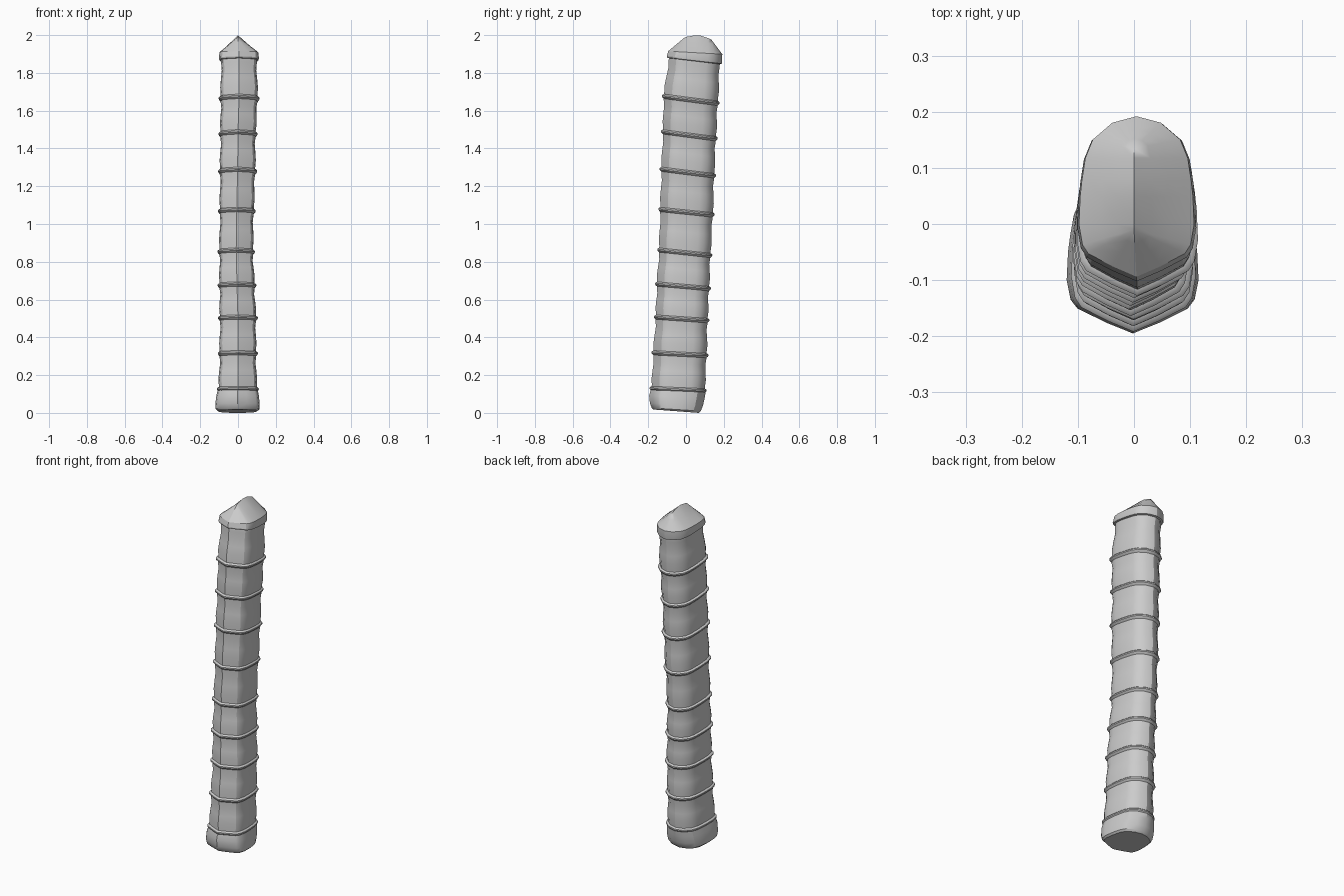
import bpy, bmesh, math

if "Cube" in bpy.data.objects:
    bpy.data.objects.remove(bpy.data.objects["Cube"])

grey = bpy.data.materials.new("plain grey")
grey.diffuse_color = (0.6, 0.6, 0.6, 1)
grey.use_nodes = True
grey.node_tree.nodes["Principled BSDF"].inputs["Base Color"].default_value = grey.diffuse_color

# Half of the pointed oval section (x, y), front tip to back tip
HALF = [(0, -1), (.42, -.87), (.84, -.71), (.94, -.6), (1, -.35), (.98, 0), (.95, .2),
        (.89, .48), (.76, .71), (.42, .92), (0, 1)]
SECTION = HALF + [(-x, y) for x, y in HALF[-2:0:-1]]

# Ridge stations: mid height, left, right, front, back, front-to-back drop
RIDGES = [(.125, -.110, .108, -.190, .107, .012), (.313, -.105, .103, -.180, .117, .014),
          (.500, -.104, .103, -.168, .122, .018), (.672, -.106, .095, -.162, .130, .024),
          (.850, -.106, .087, -.150, .137, .028), (1.065, -.104, .091, -.144, .150, .028),
          (1.275, -.103, .099, -.138, .157, .034), (1.472, -.101, .101, -.130, .166, .036),
          (1.660, -.100, .112, -.126, .176, .036), (1.865, -.097, .107, -.098, .187, .032)]


def ring(st, grow=0.0, dz=0.0):
    """Section points for a station, pushed outward by grow and raised by dz."""
    z, l, r, f, b, drop = st
    cx, cy, a, d = (l + r) / 2, (f + b) / 2, (r - l) / 2 + grow, (b - f) / 2 + grow
    return [(cx + a * x, cy + d * y, z + dz - drop * y / 2) for x, y in SECTION]


def mix(p, q, t):
    return tuple(u + (v - u) * t for u, v in zip(p, q))


def loft(name, rings, bottom=False, top=False):
    """Skin a stack of rings and shade it smooth with sharp edges kept."""
    bm = bmesh.new()
    rows = [[bm.verts.new(p) for p in r] for r in rings]
    n = len(SECTION)
    for lo, hi in zip(rows, rows[1:]):
        for i in range(n):
            j = (i + 1) % n
            bm.faces.new((lo[i], lo[j], hi[j], hi[i]))
    if bottom:
        bm.faces.new(rows[0][::-1])
    if top:
        bm.faces.new(rows[-1])
    bmesh.ops.remove_doubles(bm, verts=bm.verts, dist=1e-5)
    me = bpy.data.meshes.new(name)
    bm.to_mesh(me)
    bm.free()
    me.materials.append(grey)
    ob = bpy.data.objects.new(name, me)
    bpy.context.collection.objects.link(ob)
    bpy.ops.object.select_all(action='DESELECT')
    ob.select_set(True)
    bpy.context.view_layer.objects.active = ob
    bpy.ops.object.shade_smooth_by_angle(angle=math.radians(28))
    return ob


# Grip wrapping: each span swells just above a ridge, then hollows and flares again
SWELL = [(0, -.008), (.1, -.008), (.28, -.005), (.5, -.008), (.72, -.012), (.9, -.008)]
grip = [ring(mix(p, q, t), g) for p, q in zip(RIDGES, RIDGES[1:]) for t, g in SWELL]
loft("grip", grip + [ring(RIDGES[-1], -.008)], True, True)

# Thin raised ridges where the wraps overlap
for i, st in enumerate(RIDGES[:-1]):
    prof = [(-.016, -.010), (-.009, -.002), (-.004, .002), (.003, .002), (.008, -.003), (.011, -.012)]
    loft(f"wrap_ridge_{i + 1}", [ring(st, g, dz) for dz, g in prof], True, True)

# Flared foot with a slightly slanted flat bottom
FOOT = [(.009, -.108, .104, -.174, .068, .018), (.018, -.118, .114, -.181, .078, .016),
        (.045, -.120, .115, -.191, .090, .012), (.085, -.115, .111, -.195, .099, .012),
        (.118, -.108, .105, -.186, .104, .012)]
loft("foot", [ring(s) for s in FOOT], True, True)

# Hipped end cap: the rim closes onto a crest line running front to back
CREST = [(-.01, 1.985), (.01, 1.996), (.06, 2.0), (.10, 1.993), (.135, 1.975)]


def crest_point(p):
    y = min(max(p[1], CREST[0][0]), CREST[-1][0])
    for (y0, z0), (y1, z1) in zip(CREST, CREST[1:]):
        if y <= y1:
            return (0, y, z0 + (z1 - z0) * (y - y0) / (y1 - y0))
    return (0,) + CREST[-1]


rim = ring((1.907, -.098, .107, -.094, .192, .016))
cap = [ring(RIDGES[-1], -.012, -.004), ring(RIDGES[-1], .002, 0), ring(RIDGES[-1], .004, .008), rim]
cap += [[mix(p, crest_point(p), t) for p in rim] for t in (.12, .4, .7, 1)]
loft("end_cap", cap, True)
